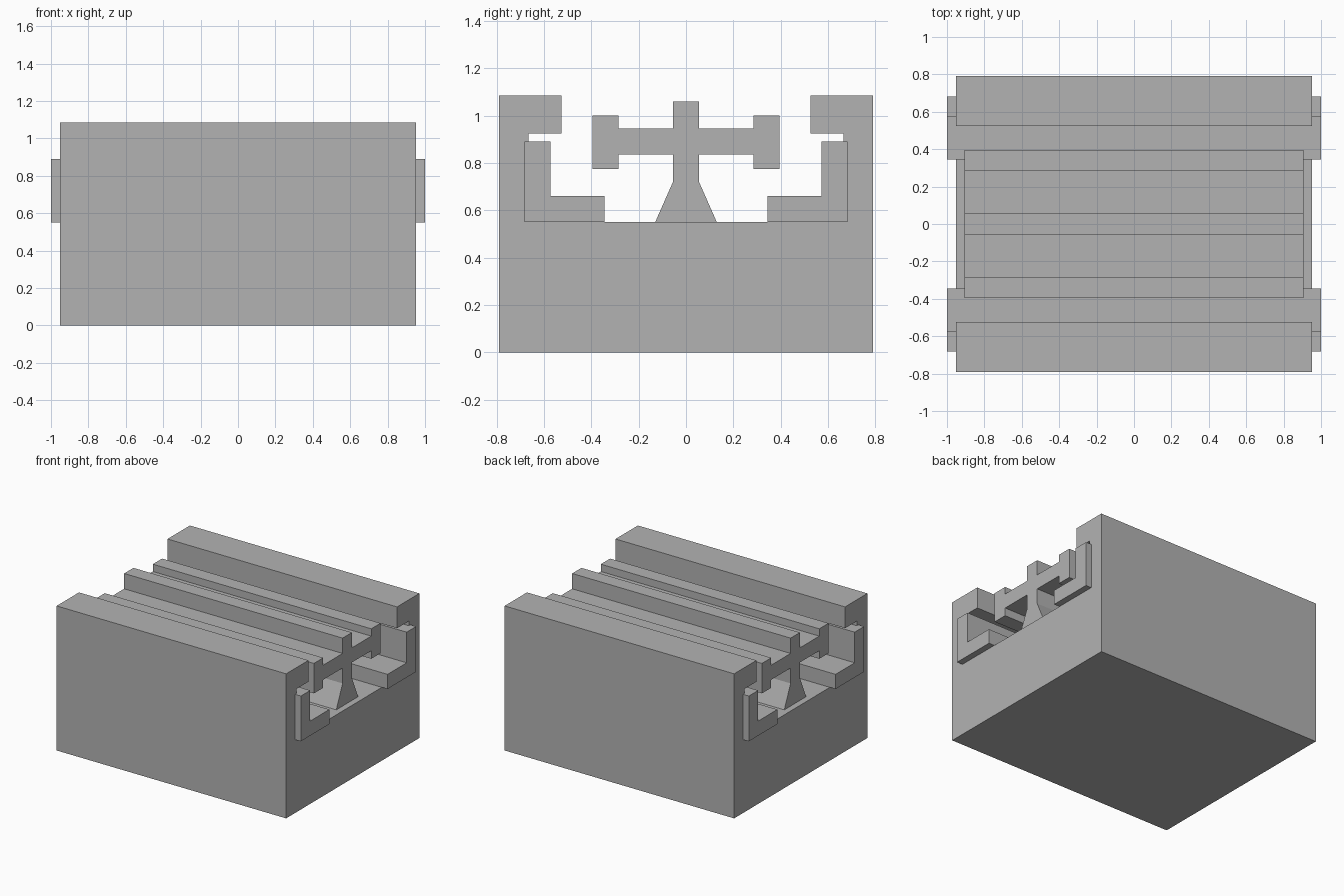
import bpy
import bmesh

cube = bpy.data.objects.get("Cube")
if cube:
    bpy.data.objects.remove(cube, do_unlink=True)

grey = bpy.data.materials.new("plain grey")
grey.use_nodes = True
colour = (0.45, 0.45, 0.45, 1)
grey.diffuse_color = colour
grey.node_tree.nodes["Principled BSDF"].inputs["Base Color"].default_value = colour


def extrude_profile(name, outline, half_length):
    """Extrude a closed (y, z) outline along x, centred on x = 0."""
    bm = bmesh.new()
    face = bm.faces.new([bm.verts.new((-half_length, y, z)) for y, z in outline])
    result = bmesh.ops.extrude_face_region(bm, geom=[face])
    moved = [v for v in result["geom"] if isinstance(v, bmesh.types.BMVert)]
    bmesh.ops.translate(bm, verts=moved, vec=(2 * half_length, 0, 0))
    bmesh.ops.recalc_face_normals(bm, faces=bm.faces)
    mesh = bpy.data.meshes.new(name)
    bm.to_mesh(mesh)
    bm.free()
    mesh.materials.append(grey)
    obj = bpy.data.objects.new(name, mesh)
    bpy.context.collection.objects.link(obj)
    return obj


def mirrored(half):
    return half + [(-y, z) for y, z in reversed(half)]


# Solid channel block with inward lips
housing = [(0.79, 0), (0.79, 1.085), (0.525, 1.085), (0.525, 0.925),
           (0.665, 0.925), (0.665, 0.55)]
extrude_profile("channel_housing", mirrored(housing), 0.953)

# Central rail: flared foot, cross arms with end flanges, top rib
rail = [(0.13, 0.55), (0.055, 0.72), (0.055, 0.835), (0.285, 0.835),
        (0.285, 0.775), (0.395, 0.775), (0.395, 1.0), (0.285, 1.0),
        (0.285, 0.945), (0.055, 0.945), (0.055, 1.06)]
extrude_profile("centre_rail", mirrored(rail), 0.907)

# L-shaped liners in the two lower corners, longer than the housing
liner = [(0.345, 0.55), (0.683, 0.55), (0.683, 0.89), (0.572, 0.89),
         (0.572, 0.66), (0.345, 0.66)]
for side, name in ((1, "back_liner"), (-1, "front_liner")):
    extrude_profile(name, [(side * y, z) for y, z in liner], 1.0)
